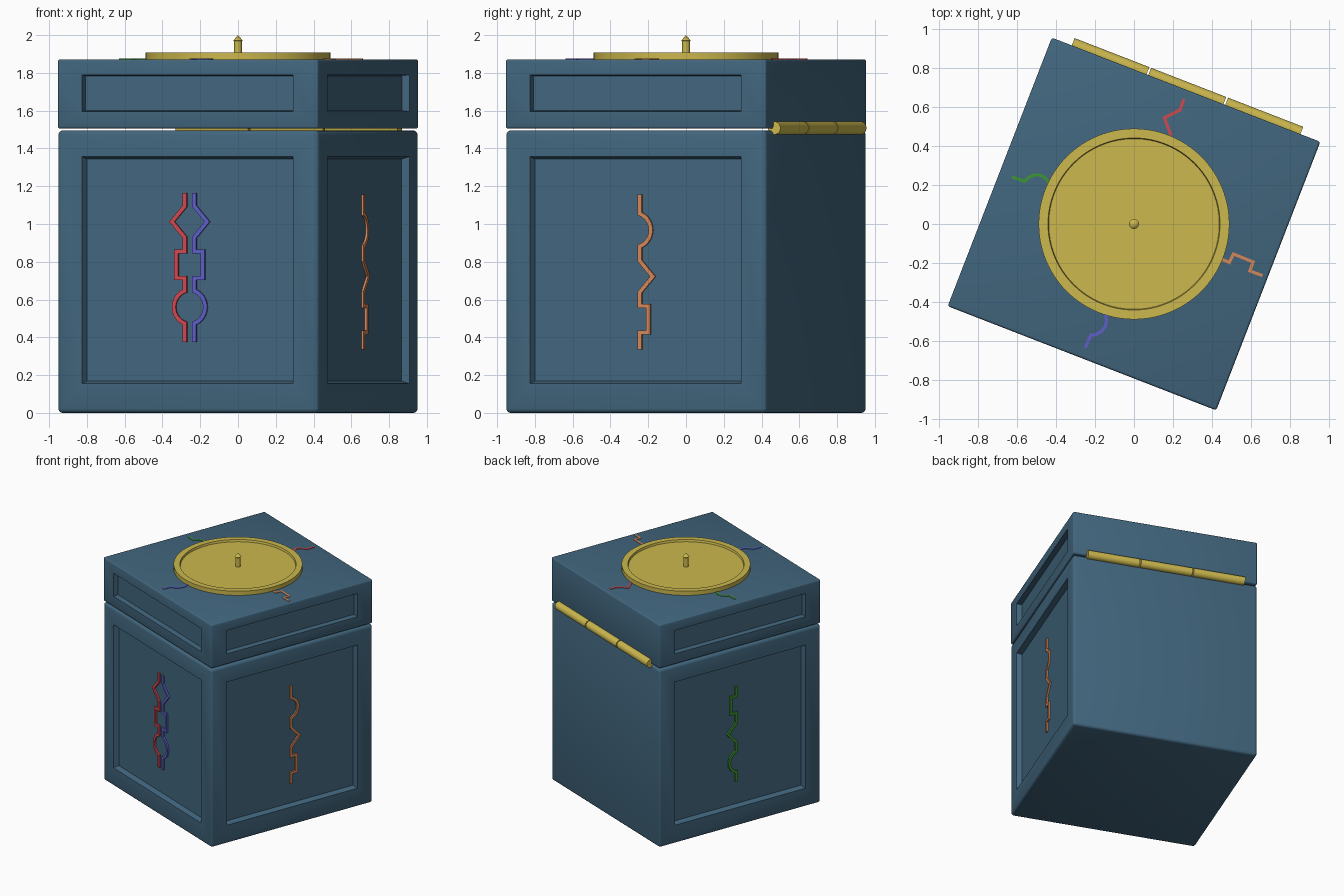
import bpy, bmesh, math
from mathutils import Matrix, Vector

if "Cube" in bpy.data.objects:
    bpy.data.objects.remove(bpy.data.objects["Cube"])

SPIN = Matrix.Rotation(math.radians(-21.2), 4, 'Z')
H = 0.74        # half width of the box
FLOOR = 0.70    # distance of the recessed panels from the axis


def material(name, rgb):
    m = bpy.data.materials.new(name)
    m.diffuse_color = (*rgb, 1)
    m.use_nodes = True
    m.node_tree.nodes["Principled BSDF"].inputs["Base Color"].default_value = m.diffuse_color
    return m


BLUE = material("slate blue", (0.054, 0.133, 0.209))
GOLD = material("gold", (0.604, 0.479, 0.076))
RED = material("red", (0.63, 0.065, 0.08))
VIOLET = material("violet", (0.114, 0.114, 0.578))
ORANGE = material("orange", (0.658, 0.242, 0.102))
GREEN = material("green", (0.045, 0.305, 0.032))


def finish(bm, name, mat, matrix=Matrix(), smooth=False):
    bmesh.ops.recalc_face_normals(bm, faces=bm.faces)
    bm.transform(matrix)
    me = bpy.data.meshes.new(name)
    bm.to_mesh(me)
    bm.free()
    me.materials.append(mat)
    ob = bpy.data.objects.new(name, me)
    bpy.context.collection.objects.link(ob)
    if smooth:
        bpy.ops.object.select_all(action='DESELECT')
        ob.select_set(True)
        bpy.context.view_layer.objects.active = ob
        bpy.ops.object.shade_smooth_by_angle(angle=math.radians(35))
    return ob


def panelled_box(name, z0, z1, bevel, p0, p1, slope):
    """Rounded box with a recessed panel on the front, left and right."""
    bm = bmesh.new()
    bmesh.ops.create_cube(bm, size=1)
    for v in bm.verts:
        v.co = (v.co.x * 2 * H, v.co.y * 2 * H, z0 + (v.co.z + 0.5) * (z1 - z0))
    bmesh.ops.bevel(bm, geom=bm.edges[:], offset=bevel, segments=3,
                    profile=0.5, affect='EDGES')
    bm.normal_update()
    big = [f for f in bm.faces if f.calc_area() > 0.3]
    for f in big:
        n = f.normal.copy()
        if abs(n.z) > 0.5 or n.y > 0.5:
            continue
        mid = f.calc_center_median()
        bmesh.ops.inset_individual(bm, faces=[f], thickness=0.05)
        for v in f.verts:
            v.co.z = p1 if v.co.z > mid.z else p0
            if abs(n.x) > 0.5:
                v.co.y = math.copysign(0.6, v.co.y)
            else:
                v.co.x = math.copysign(0.6, v.co.x)
        bmesh.ops.inset_individual(bm, faces=[f], thickness=slope, depth=FLOOR - H)
    return finish(bm, name, BLUE, SPIN, True)


def ribbon(name, pts, width, low, high, mat, matrix=Matrix()):
    """Mitred flat bar along a 2D path, from height low to high."""
    pts = [Vector(p) for p in pts]
    dirs = [(b - a).normalized() for a, b in zip(pts, pts[1:])]
    norms = [Vector((-d.y, d.x)) for d in dirs]
    bm = bmesh.new()
    rings = []
    for i, p in enumerate(pts):
        n0, n1 = norms[max(i - 1, 0)], norms[min(i, len(norms) - 1)]
        m = (n0 + n1).normalized()
        off = m * (width / 2 / max(0.4, m.dot(n0)))
        a, b = p + off, p - off
        rings.append([bm.verts.new((q.x, q.y, z)) for q, z in
                      ((a, low), (b, low), (b, high), (a, high))])
    for r, s in zip(rings, rings[1:]):
        for k in range(4):
            bm.faces.new((r[k], r[(k + 1) % 4], s[(k + 1) % 4], s[k]))
    bm.faces.new(rings[0])
    bm.faces.new(rings[-1])
    return finish(bm, name, mat, matrix)


def symbol(name, x, side, top, bottom, shapes, mat, turn):
    """Vertical line with bumps (shape, centre z), placed on one panel."""
    pts = [(x, top)]
    for kind, z in shapes:
        if kind == 'diamond':
            pts += [(x, z + 0.083), (x + side * 0.073, z), (x, z - 0.083)]
        elif kind == 'square':
            o = x + side * 0.048
            pts += [(x, z + 0.07), (o, z + 0.07), (o, z - 0.07), (x, z - 0.07)]
        else:
            for i in range(17):
                a = math.radians(72 - 9 * i)
                pts.append((x + side * (0.09 * math.cos(a) - 0.028),
                            z + 0.09 * math.sin(a)))
    pts.append((x, bottom))
    # path x -> along the face, path y -> up, height -> outwards
    stand = Matrix.Translation((0, -FLOOR, 0)) @ Matrix.Rotation(math.pi / 2, 4, 'X')
    spin = SPIN @ Matrix.Rotation(math.radians(turn), 4, 'Z')
    ribbon(name, pts, 0.022, -0.004, 0.012, mat, spin @ stand)


def lathe(name, profile, mat, steps=96):
    bm = bmesh.new()
    vs = [bm.verts.new((r, 0, z)) for r, z in profile]
    es = [bm.edges.new(p) for p in zip(vs, vs[1:])]
    bmesh.ops.spin(bm, geom=vs + es, axis=(0, 0, 1), cent=(0, 0, 0),
                   angle=2 * math.pi, steps=steps, use_duplicate=False)
    bmesh.ops.remove_doubles(bm, verts=bm.verts, dist=1e-5)
    return finish(bm, name, mat, smooth=True)


# Box body and lid
panelled_box("box_body", 0, 1.495, 0.022, 0.155, 1.357, 0.02)
panelled_box("box_lid", 1.505, 1.872, 0.012, 1.595, 1.79, 0.008)

# Hinge knuckles along the back
for i, (a, b) in enumerate([(-0.63, -0.218), (-0.208, 0.206), (0.216, 0.63)]):
    bm = bmesh.new()
    place = (Matrix.Translation(((a + b) / 2, 0.745, 1.508))
             @ Matrix.Rotation(math.pi / 2, 4, 'Y'))
    bmesh.ops.create_cone(bm, cap_ends=True, segments=32, radius1=0.035,
                          radius2=0.035, depth=b - a, matrix=place)
    finish(bm, f"hinge_knuckle_{i + 1}", GOLD, SPIN, True)

# Dial with raised rim, and its centre pin
lathe("dial", [(0, 1.87), (0.49, 1.87), (0.49, 1.907), (0.442, 1.907),
               (0.438, 1.89), (0, 1.89)], GOLD)
lathe("dial_pin", [(0, 1.885), (0.021, 1.885), (0.021, 1.968), (0.025, 1.972),
                   (0, 2.0)], GOLD, 24)

# Symbols on the side panels
pair = [('diamond', 1.012), ('square', 0.785), ('arc', 0.56)]
symbol("front_symbol_left", -0.027, -1, 1.165, 0.375, pair, RED, 0)
symbol("front_symbol_right", 0.027, 1, 1.165, 0.375, pair, VIOLET, 0)
symbol("right_symbol", 0.013, 1, 1.155, 0.335,
       [('arc', 0.968), ('diamond', 0.722), ('square', 0.495)], ORANGE, 90)
symbol("left_symbol", -0.013, -1, 1.155, 0.36,
       [('square', 1.005), ('diamond', 0.77), ('arc', 0.525)], GREEN, -90)

# Marks on the lid around the dial
marks = {
    "back_mark": (RED, [(0.19, 0.456), (0.156, 0.546), (0.236, 0.585), (0.256, 0.641)]),
    "left_mark": (GREEN, [(-0.628, 0.243), (-0.563, 0.219), (-0.542, 0.239),
                          (-0.515, 0.251), (-0.485, 0.251), (-0.458, 0.238),
                          (-0.435, 0.21)]),
    "front_mark": (VIOLET, [(-0.25, -0.635), (-0.222, -0.571), (-0.195, -0.568),
                            (-0.168, -0.553), (-0.148, -0.527), (-0.141, -0.5),
                            (-0.146, -0.465)]),
    "right_mark": (ORANGE, [(0.455, -0.183), (0.49, -0.198), (0.511, -0.154),
                            (0.612, -0.195), (0.595, -0.241), (0.66, -0.265)]),
}
for name, (mat, pts) in marks.items():
    ribbon(name, pts, 0.016, 1.869, 1.876, mat)
